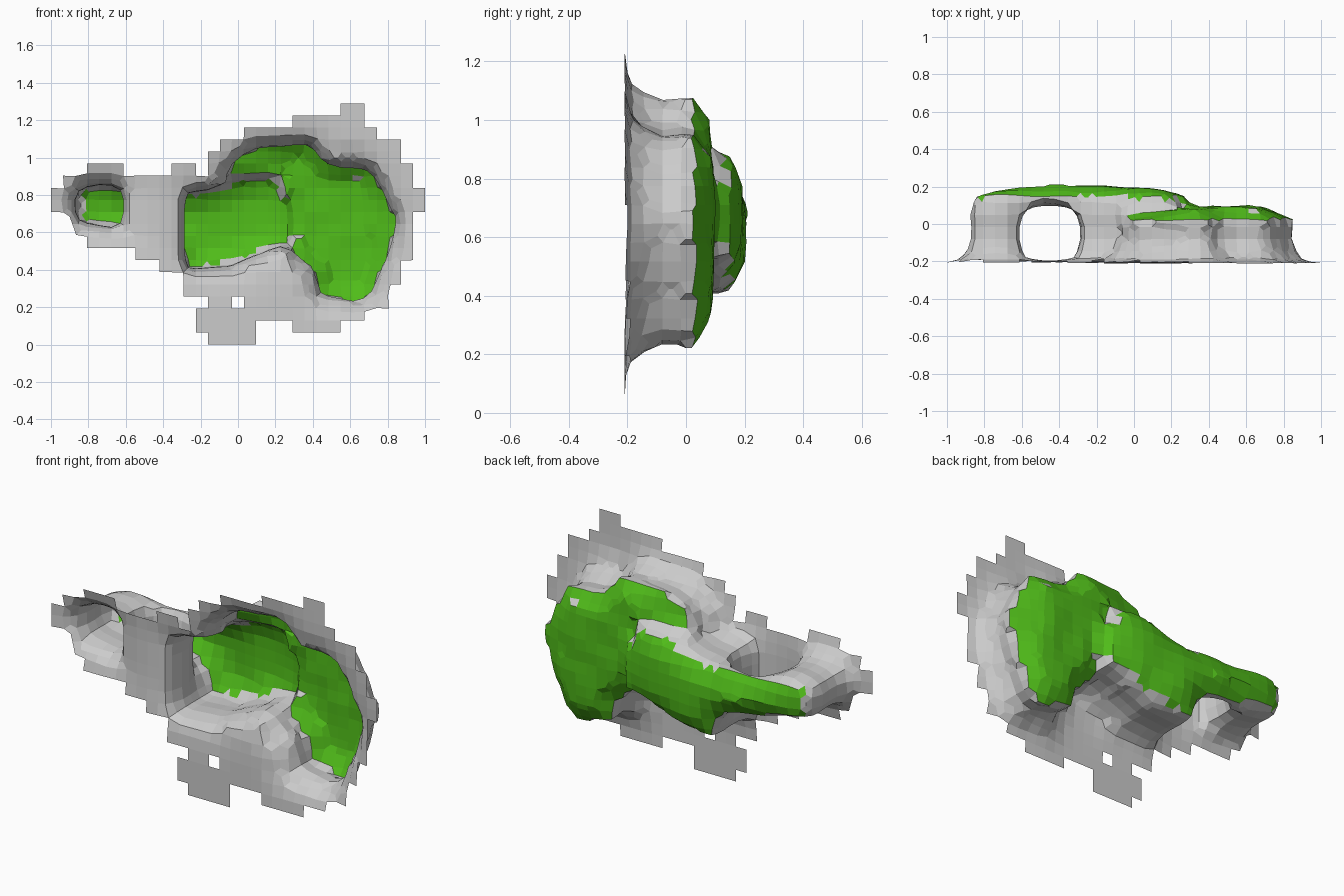
import bpy, math
from mathutils import Vector

if "Cube" in bpy.data.objects:
    bpy.data.objects.remove(bpy.data.objects["Cube"])

C = 2 / 31                      # lattice cell
GROUND = -0.21
NX, NY, NZ = 32, 9, 22

# footprints (x, z) of the low plateau and the tall arch
LOW = [(-.07, .82), (-.06, .93), (0, .99), (.1, 1.05), (.4, 1.06), (.47, .95), (.7, .93),
       (.78, .8), (.85, .65), (.78, .45), (.73, .3), (.65, .24), (.45, .25), (.42, .4),
       (.35, .44), (.3, .55), (.1, .65)]
ARCH = [(-.88, .74), (-.84, .66), (-.72, .63), (-.55, .6), (-.3, .53), (-.26, .41), (-.02, .41),
        (.02, .47), (.15, .48), (.2, .53), (.28, .53), (.29, .72), (.22, .84), (.18, .89),
        (-.05, .89), (-.09, .83), (-.25, .82), (-.5, .82), (-.7, .85), (-.84, .85)]
# how far the walls swell at each height
LOW_WALL = [(-.21, .07), (-.17, .05), (-.1, .0), (-.06, -.01), (0, .04), (.05, -.02), (.1, -.08)]
ARCH_WALL = [(-.21, .07), (-.17, .03), (-.1, 0), (0, 0), (.09, .01), (.13, 0), (.17, -.025), (.21, -.09)]
# height of the grassy tops along x
LOW_TOP = [(-.1, .01), (0, .03), (.2, .065), (.4, .095), (.65, .095), (.85, .04)]
ARCH_TOP = [(-.9, .11), (-.8, .165), (-.6, .205), (-.4, .213), (-.2, .205), (.15, .185), (.3, .15)]
# blocky ground outline: column spans per row
ROWS = [[(13, 17)], [(12, 17), (20, 24)], [(12, 26)], [(13, 15), (16, 28)],
        [(11, 28)], [(11, 29)], [(9, 29)], [(7, 30)], [(3, 30)], [(2, 30)], [(2, 30)],
        [(0, 31)], [(0, 31)], [(1, 30)], [(3, 6), (10, 12), (13, 30)], [(13, 29)],
        [(14, 29)], [(16, 27)], [(20, 26)], [(24, 26)]]


def curve(pts, t):
    if t <= pts[0][0]:
        return pts[0][1]
    for (a, u), (b, v) in zip(pts, pts[1:]):
        if t <= b:
            return u + (v - u) * (t - a) / (b - a)
    return pts[-1][1]


def poly_dist(poly, x, z):
    best, inside = 9, False
    for (ax, az), (bx, bz) in zip(poly, poly[1:] + poly[:1]):
        dx, dz = bx - ax, bz - az
        t = max(0, min(1, ((x - ax) * dx + (z - az) * dz) / (dx * dx + dz * dz)))
        best = min(best, math.hypot(x - ax - t * dx, z - az - t * dz))
        if (az > z) != (bz > z) and x < ax + (z - az) * dx / dz:
            inside = not inside
    return -best if inside else best


def tunnel(x, y):
    r = .1
    qx, qy = abs(x + .45) - .163 + r, abs(y + .053) - .15 + r
    return math.hypot(max(qx, 0), max(qy, 0)) + min(max(qx, qy), 0) - r


def sample(i, j, k):
    return Vector((-1 + (i - .5) * C, GROUND + (j - .5) * C, (k - .5) * C))


# solid rock field: ground, low plateau, arch with tunnel
field = {}
for i in range(NX + 1):
    for k in range(NZ + 1):
        x, _, z = sample(i, 0, k)
        wob = .006 * math.sin(23 * x + 9 * z) + .005 * math.sin(31 * z - 12 * x)
        dl, da = poly_dist(LOW, x, z) + wob, poly_dist(ARCH, x, z) + wob
        rise = .015 * max(0, 1 - max(0, min(dl, da)) / .18)
        for j in range(NY + 1):
            y = sample(i, j, k).y
            low = max(dl - curve(LOW_WALL, y), y - curve(LOW_TOP, x) - wob)
            arch = max(da - curve(ARCH_WALL, y), y - curve(ARCH_TOP, x) - wob * .5)
            arch = max(arch, -tunnel(x, y))
            field[i, j, k] = min(y - GROUND - rise, low, arch)

# one vertex in every cell the surface passes through
CORNERS = [(a, b, c) for a in (0, 1) for b in (0, 1) for c in (0, 1)]
EDGES = [(p, q) for p in CORNERS for q in CORNERS
         if p < q and sum(abs(a - b) for a, b in zip(p, q)) == 1]
verts, index = [], {}
for i in range(NX):
    for j in range(NY):
        for k in range(NZ):
            hits = []
            for p, q in EDGES:
                P = (i + p[0], j + p[1], k + p[2])
                Q = (i + q[0], j + q[1], k + q[2])
                a, b = field[P], field[Q]
                if (a < 0) != (b < 0):
                    hits.append(sample(*P).lerp(sample(*Q), a / (a - b)))
            if hits:
                index[i, j, k] = len(verts)
                verts.append(sum(hits, Vector()) / len(hits))

# one quad around every lattice edge the surface crosses
faces = []
for (i, j, k), a in field.items():
    for axis in range(3):
        nxt = [i, j, k]
        nxt[axis] += 1
        b = field.get(tuple(nxt))
        if b is None or (a < 0) == (b < 0):
            continue
        u, v = (axis + 1) % 3, (axis + 2) % 3
        ring = []
        for du, dv in ((-1, -1), (0, -1), (0, 0), (-1, 0)):
            c = [i, j, k]
            c[u] += du
            c[v] += dv
            ring.append(index.get(tuple(c)))
        if None in ring:
            continue
        if axis == 1 and j == 0:      # crop the ground to its outline
            row, col = k - 1, i - 1
            if not (0 <= row < len(ROWS) and any(s <= col < e for s, e in ROWS[row])):
                continue
        faces.append(ring if a < 0 else ring[::-1])

mesh = bpy.data.meshes.new("rock_arch")
mesh.from_pydata(verts, [], faces)
mesh.update()
rock = bpy.data.objects.new("rock_arch", mesh)
bpy.context.collection.objects.link(rock)

# grey rock, green grass on the raised tops
stone = bpy.data.materials.new("stone")
stone.diffuse_color = (.8, .8, .8, 1)
stone.use_nodes = True
stone.node_tree.nodes["Principled BSDF"].inputs["Base Color"].default_value = stone.diffuse_color
grass = bpy.data.materials.new("grass")
grass.diffuse_color = (.08, .5, .01, 1)
grass.use_nodes = True
grass.node_tree.nodes["Principled BSDF"].inputs["Base Color"].default_value = grass.diffuse_color
mesh.materials.append(stone)
mesh.materials.append(grass)
for p in mesh.polygons:
    c = p.center
    on_arch = poly_dist(ARCH, c.x, c.z) < 0
    if p.normal.y > (.6 if on_arch else .75) and c.y > .005 and c.x > -.82:
        p.material_index = 1
